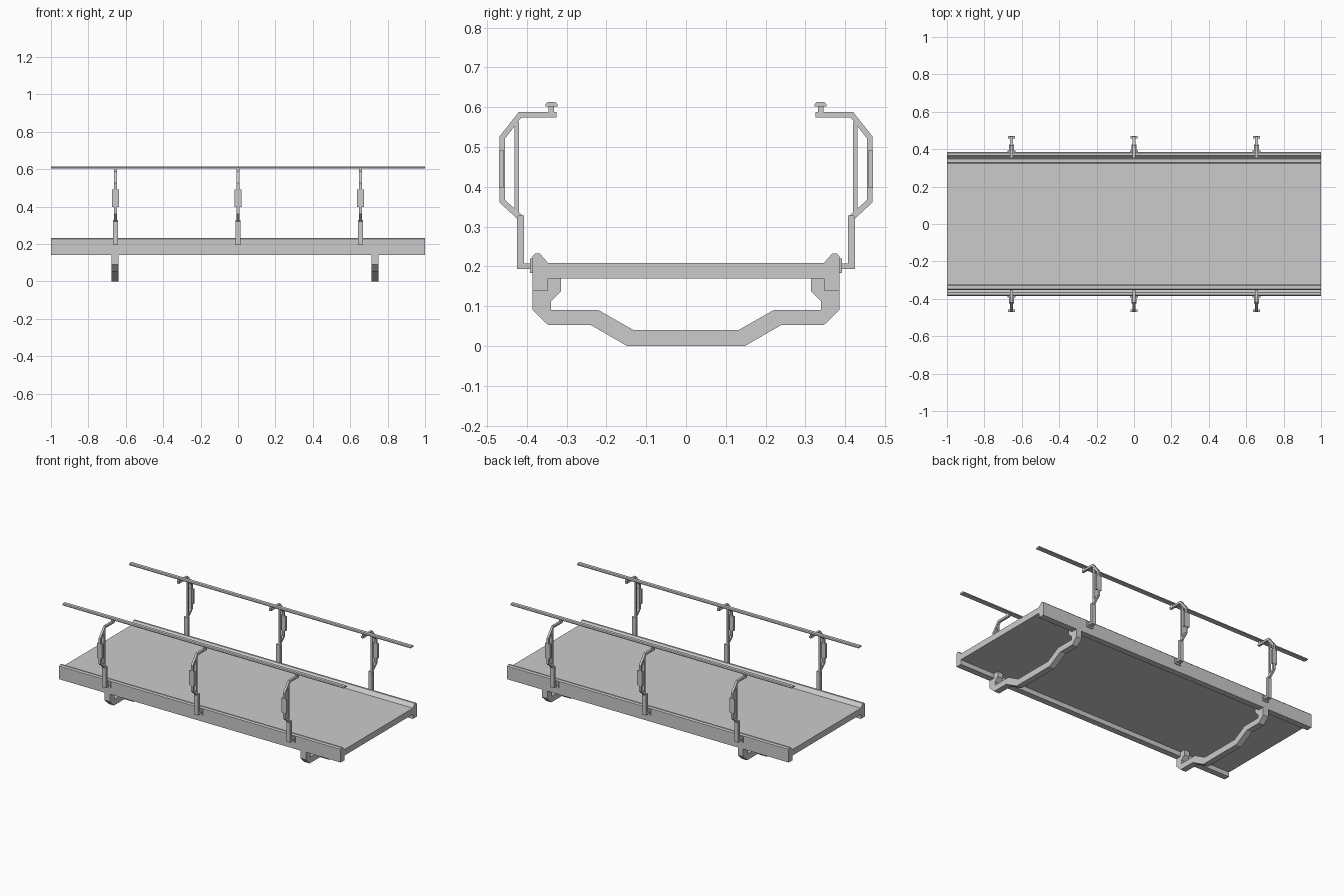
import bpy, bmesh

cube = bpy.data.objects.get("Cube")
if cube:
    bpy.data.objects.remove(cube, do_unlink=True)

GREY = (0.6, 0.6, 0.6, 1)
metal = bpy.data.materials.new("grey_metal")
metal.use_nodes = True
metal.diffuse_color = GREY
metal.node_tree.nodes["Principled BSDF"].inputs["Base Color"].default_value = GREY


def extrude(name, profile, x, width):
    """Extrude a closed (y, z) profile along x, centred on x."""
    bm = bmesh.new()
    face = bm.faces.new([bm.verts.new((x - width / 2, y, z)) for y, z in profile])
    ext = bmesh.ops.extrude_face_region(bm, geom=[face])
    moved = [v for v in ext["geom"] if isinstance(v, bmesh.types.BMVert)]
    bmesh.ops.translate(bm, verts=moved, vec=(width, 0, 0))
    bmesh.ops.recalc_face_normals(bm, faces=bm.faces)
    mesh = bpy.data.meshes.new(name)
    bm.to_mesh(mesh)
    bm.free()
    mesh.materials.append(metal)
    obj = bpy.data.objects.new(name, mesh)
    bpy.context.collection.objects.link(obj)
    return obj


def rect(y0, y1, z0, z1):
    return [(y0, z0), (y1, z0), (y1, z1), (y0, z1)]


# Half profiles, drawn on the +y side
CURB = [(0.347, 0.14), (0.386, 0.14), (0.386, 0.225), (0.379, 0.232),
        (0.367, 0.232), (0.347, 0.209)]
BEAM_LOWER = [(0.148, 0.0), (0.24, 0.053), (0.347, 0.053), (0.386, 0.091),
              (0.386, 0.14), (0.347, 0.14), (0.347, 0.17)]
BEAM_UPPER = [(0.314, 0.17), (0.314, 0.137), (0.339, 0.112), (0.339, 0.09),
              (0.22, 0.09), (0.132, 0.04)]
POST = [(0.386, 0.193), (0.425, 0.193), (0.425, 0.323), (0.421, 0.328),
        (0.407, 0.328), (0.407, 0.207), (0.386, 0.207)]
HOOK = [(0.325, 0.588), (0.42, 0.588), (0.469, 0.526), (0.469, 0.361),
        (0.421, 0.317), (0.411, 0.328), (0.455, 0.367), (0.455, 0.521),
        (0.414, 0.574), (0.325, 0.574)]
RAIL = [(0.323, 0.602), (0.353, 0.602), (0.353, 0.608), (0.348, 0.613),
        (0.328, 0.613), (0.323, 0.608)]

# Deck slab
extrude("deck", rect(-0.347, 0.347, 0.17, 0.209), 0, 2)

# Cross beams slung under the deck
half = BEAM_LOWER + BEAM_UPPER
mirrored = [(-y, z) for y, z in reversed(half)]
for label, x in (("right", -0.658), ("left", 0.733)):
    extrude(label + "_cross_beam", half + mirrored, x, 0.038)

# Curbs, railings and their posts on both long sides
for side, s in (("back", 1), ("front", -1)):
    def part(name, profile, x, width):
        extrude(f"{side}_{name}", [(s * y, z) for y, z in profile], x, width)

    part("curb", CURB, 0, 2)
    part("hand_rail", RAIL, 0, 2)
    for label, x in (("right", -0.655), ("middle", 0), ("left", 0.655)):
        part(label + "_mount_plate", rect(0.386, 0.392, 0.183, 0.22), x, 0.045)
        part(label + "_lower_post", POST, x, 0.027)
        part(label + "_hook", HOOK, x, 0.014)
        part(label + "_inner_bar", rect(0.42, 0.431, 0.326, 0.562), x, 0.012)
        part(label + "_grip", rect(0.457, 0.47, 0.398, 0.491), x, 0.036)
        part(label + "_rail_stem", rect(0.332, 0.345, 0.587, 0.603), x, 0.014)
